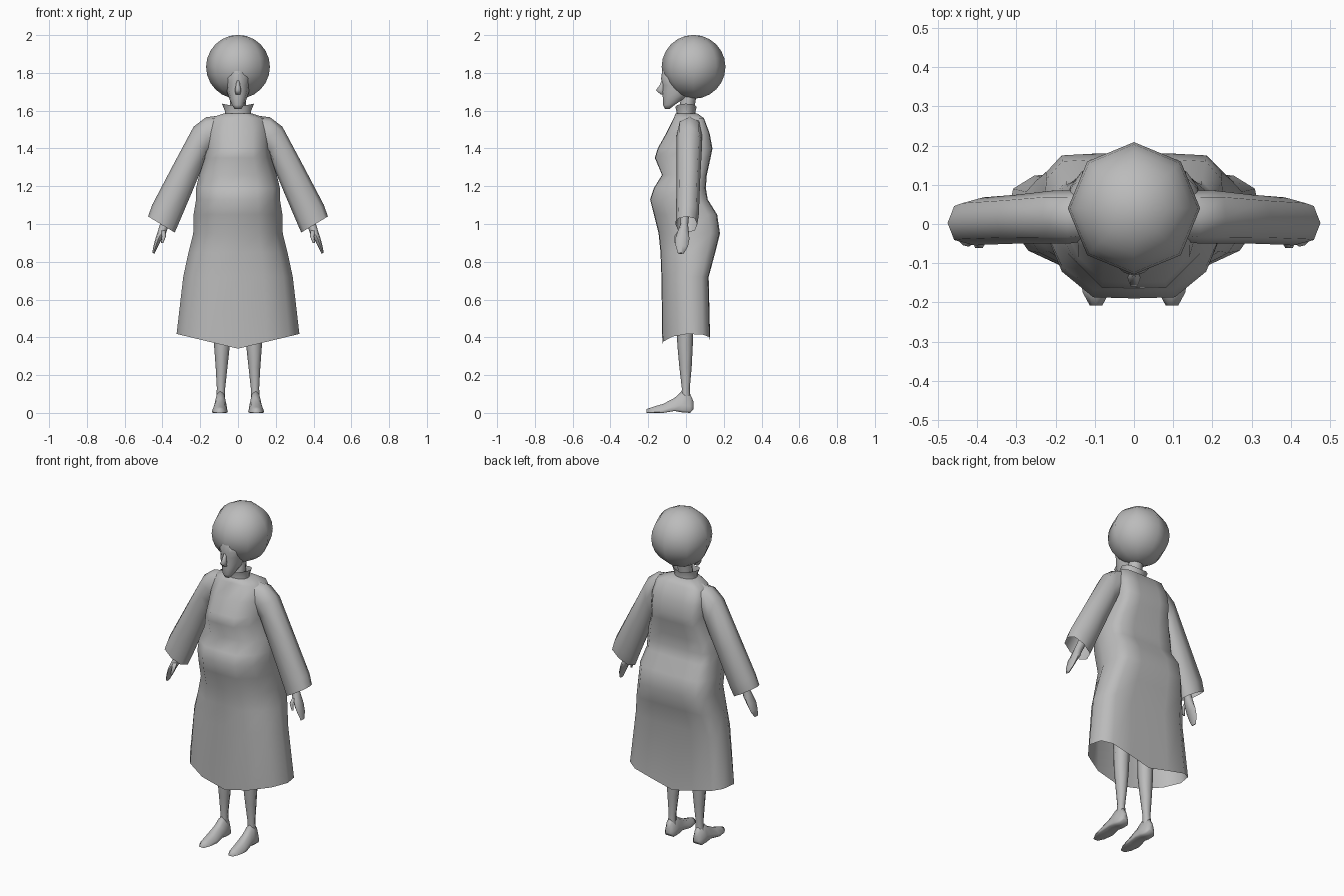
import bpy, bmesh, math
from mathutils import Vector as V

cube = bpy.data.objects.get("Cube")
if cube:
    bpy.data.objects.remove(cube)

clay = bpy.data.materials.new("plain_grey")
clay.use_nodes = True
GREY = (0.5, 0.5, 0.5, 1)
clay.diffuse_color = GREY
clay.node_tree.nodes["Principled BSDF"].inputs["Base Color"].default_value = GREY


def polygon(n):
    return [(math.cos(2 * math.pi * i / n), math.sin(2 * math.pi * i / n)) for i in range(n)]


def symmetric(half):
    """Close a half outline, running front to back, across x = 0."""
    return half + [(-x, y) for x, y in reversed(half) if x > 0]


def ring(centre, a, b, section):
    return [V(centre) + V(a) * u + V(b) * v for u, v in section]


def flat_ring(z, hx, front, back, section, x=0):
    """Horizontal ring with half width hx, between two depths."""
    return ring((x, (front + back) / 2, z), (hx, 0, 0), (0, (back - front) / 2, 0), section)


def finish(obj, angle=70):
    obj.data.materials.clear()
    obj.data.materials.append(clay)
    bpy.ops.object.select_all(action="DESELECT")
    obj.select_set(True)
    bpy.context.view_layer.objects.active = obj
    bpy.ops.object.shade_smooth_by_angle(angle=math.radians(angle))


def loft(name, rings, cap_start=True, cap_end=True, flip=1):
    bm = bmesh.new()
    loops = [[bm.verts.new((p.x * flip, p.y, p.z)) for p in r] for r in rings]
    for lo, hi in zip(loops, loops[1:]):
        for i in range(len(lo)):
            j = (i + 1) % len(lo)
            bm.faces.new((lo[i], lo[j], hi[j], hi[i]))
    if cap_start:
        bm.faces.new(loops[0])
    if cap_end:
        bm.faces.new(loops[-1])
    bmesh.ops.recalc_face_normals(bm, faces=bm.faces)
    mesh = bpy.data.meshes.new(name)
    bm.to_mesh(mesh)
    bm.free()
    obj = bpy.data.objects.new(name, mesh)
    bpy.context.collection.objects.link(obj)
    finish(obj)
    return obj


# Dress: boxy back, narrower flat front, open hem
body = symmetric([(0, -1), (0.47, -0.98), (0.83, -0.55), (1, 0.05),
                  (0.95, 0.7), (0.78, 0.97), (0.4, 1), (0, 1)])
dress_rows = [
    (0.34, 0.325, -0.125, 0.128), (0.72, 0.29, -0.13, 0.12),
    (0.85, 0.262, -0.135, 0.155), (0.95, 0.237, -0.145, 0.18),
    (1.05, 0.235, -0.17, 0.165), (1.13, 0.222, -0.19, 0.115),
    (1.19, 0.222, -0.17, 0.105), (1.26, 0.205, -0.127, 0.11),
    (1.35, 0.175, -0.165, 0.13), (1.40, 0.17, -0.15, 0.14),
    (1.48, 0.17, -0.105, 0.125), (1.56, 0.15, -0.065, 0.095),
    (1.585, 0.075, -0.055, 0.06),
]
dress = [flat_ring(*row, body) for row in dress_rows]
for p in dress[0]:
    p.z += 0.24 * abs(p.x)
loft("dress", dress, cap_start=False)

# Flared collar, higher at the sides
collar = [flat_ring(z, hx, -d, d, polygon(12))
          for z, hx, d in [(1.57, 0.072, 0.052), (1.595, 0.068, 0.05), (1.62, 0.085, 0.056)]]
for p in collar[-1]:
    p.z += 0.2 * abs(p.x)
loft("collar", collar, cap_start=False, cap_end=False)

# Neck
loft("neck", [flat_ring(z, 0.042, y - 0.04, y + 0.04, polygon(8))
              for z, y in [(1.56, 0.0), (1.65, 0.01), (1.74, 0.03)]])

# Round hair
bpy.ops.mesh.primitive_uv_sphere_add(segments=8, ring_count=12, radius=0.169, location=(0, 0.04, 1.832))
hair = bpy.context.object
hair.name = "hair"
finish(hair)

# Face, tapering to the chin
face = symmetric([(0, -1), (0.4, -0.9), (0.8, -0.6), (1, 0.1), (0.8, 1), (0, 1)])
loft("face", [flat_ring(*row, face) for row in [
    (1.61, 0.018, -0.112, -0.085), (1.63, 0.032, -0.122, -0.06),
    (1.665, 0.047, -0.122, -0.01), (1.70, 0.058, -0.127, 0.02),
    (1.735, 0.063, -0.124, 0.03), (1.77, 0.066, -0.132, 0.03),
    (1.81, 0.045, -0.126, 0.02)]])

# Nose
loft("nose", [flat_ring(z, hx, tip, -0.11, polygon(6)[::-1]) for z, hx, tip in [
    (1.685, 0.012, -0.135), (1.708, 0.017, -0.163), (1.735, 0.011, -0.142), (1.765, 0.007, -0.128)]])

for side, flip in (("left", 1), ("right", -1)):
    # Wide sleeve: rings run from an outer to an inner point
    sleeve = []
    for ox, oz, ix, iz, front, back in [
            (0.09, 1.575, 0.10, 1.40, -0.04, 0.085), (0.17, 1.565, 0.165, 1.37, -0.05, 0.085),
            (0.235, 1.515, 0.185, 1.31, -0.05, 0.085), (0.35, 1.30, 0.245, 1.165, -0.05, 0.075),
            (0.455, 1.10, 0.315, 1.0, -0.053, 0.068), (0.476, 1.04, 0.335, 0.955, -0.055, 0.06)]:
        centre = ((ox + ix) / 2, (front + back) / 2, (oz + iz) / 2)
        a = ((ox - ix) / 2, 0, (oz - iz) / 2)
        octagon = [(math.copysign(abs(u) ** 0.8, u), math.copysign(abs(v) ** 0.8, v))
                   for u, v in polygon(8)]
        sleeve.append(ring(centre, a, (0, (back - front) / 2, 0), octagon))
    loft(side + "_sleeve", sleeve, cap_end=False, flip=flip)

    # Forearm running into a flat hand
    loft(side + "_hand", [ring((x, y, z), (hx, 0, hx * 0.5), (0, hy, 0), polygon(8))
                          for x, y, z, hx, hy in [
        (0.33, 0.0, 1.13, 0.025, 0.025), (0.39, -0.01, 0.995, 0.021, 0.021),
        (0.402, -0.015, 0.96, 0.02, 0.03), (0.422, -0.02, 0.92, 0.014, 0.038),
        (0.437, -0.022, 0.88, 0.01, 0.032), (0.448, -0.027, 0.845, 0.006, 0.016)]], flip=flip)
    loft(side + "_thumb", [ring((x, y, z), (r, 0, 0), (0, r, 0), polygon(6)) for x, y, z, r in [
        (0.398, -0.03, 0.965, 0.014), (0.392, -0.052, 0.935, 0.011),
        (0.402, -0.056, 0.9, 0.006)]], flip=flip)

    # Leg
    loft(side + "_leg", [flat_ring(z, hx, front, back, polygon(8), x) for z, x, hx, front, back in [
        (0.06, 0.092, 0.024, -0.025, 0.025), (0.13, 0.09, 0.022, -0.022, 0.02),
        (0.24, 0.087, 0.031, -0.035, 0.03), (0.36, 0.085, 0.042, -0.046, 0.036),
        (0.7, 0.085, 0.05, -0.055, 0.045)]], flip=flip)

    # Pointed foot: upright rings from heel to toe, flat sole
    sole = symmetric([(0, 1), (0.55, 0.7), (0.9, -0.3), (1, -0.8), (0.8, -1), (0, -1)])
    loft(side + "_foot", [ring((x, y, (lo + hi) / 2), (hx, 0, 0), (0, 0, (hi - lo) / 2), sole)
                          for y, x, hx, lo, hi in [
        (0.04, 0.093, 0.016, 0.02, 0.06), (0.022, 0.093, 0.032, 0.0, 0.1),
        (-0.022, 0.093, 0.036, 0.003, 0.115), (-0.06, 0.094, 0.037, 0.01, 0.08),
        (-0.12, 0.096, 0.043, 0.0, 0.048), (-0.175, 0.097, 0.034, 0.0, 0.032),
        (-0.208, 0.097, 0.016, 0.0, 0.02)]], flip=flip)
